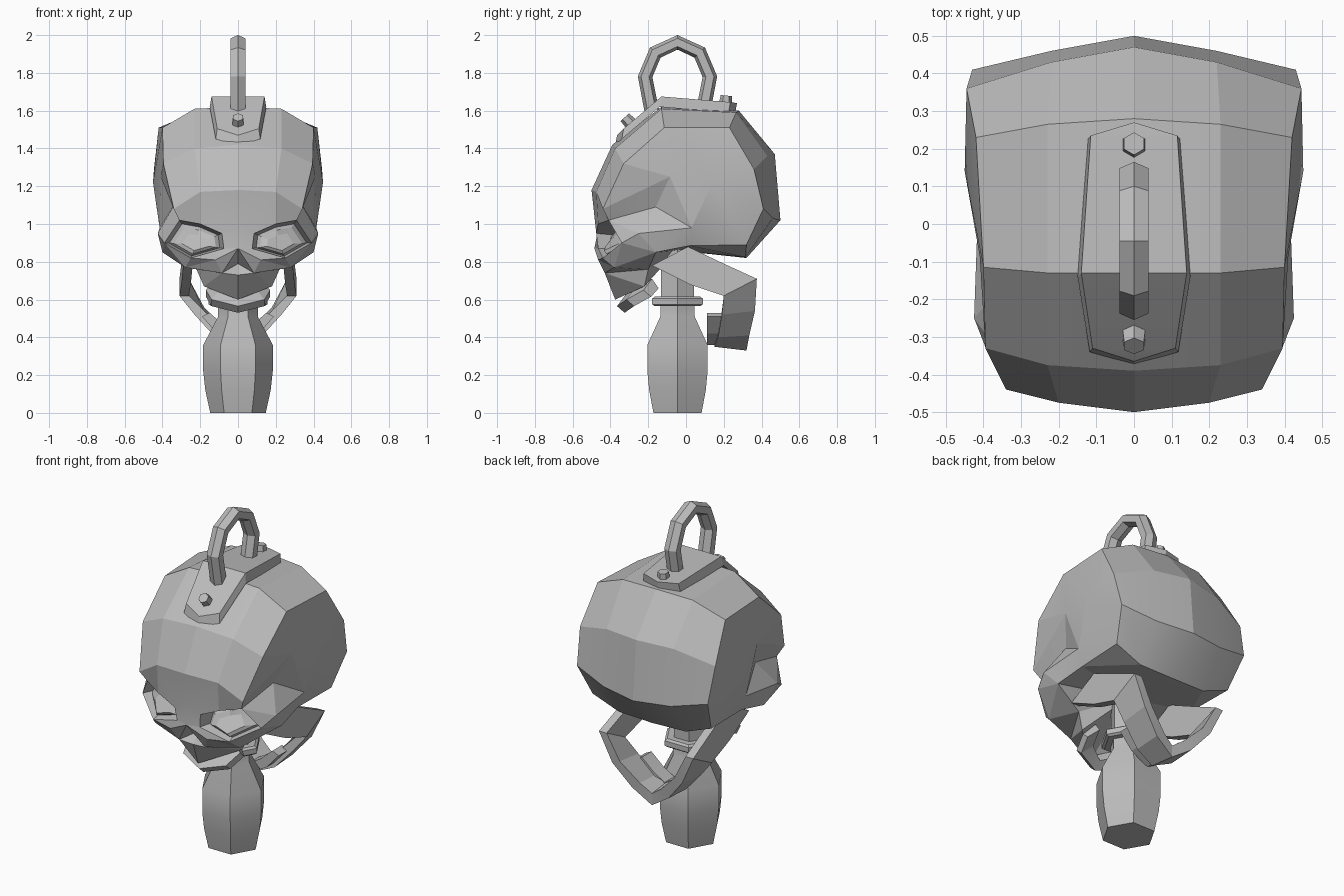
import bpy
import bmesh
import math
from mathutils import Vector, Matrix

if "Cube" in bpy.data.objects:
    bpy.data.objects.remove(bpy.data.objects["Cube"], do_unlink=True)

metal = bpy.data.materials.new("grey metal")
metal.use_nodes = True
grey = (0.5, 0.5, 0.5, 1.0)
metal.diffuse_color = grey
metal.node_tree.nodes["Principled BSDF"].inputs["Base Color"].default_value = grey


def finish(name, bm, mirror=False, angle=12):
    """Optionally mirror across x, clean the mesh and turn it into an object."""
    if mirror:
        bmesh.ops.mirror(bm, geom=bm.verts[:] + bm.edges[:] + bm.faces[:],
                         axis='X', merge_dist=0.0005)
    bmesh.ops.remove_doubles(bm, verts=bm.verts[:], dist=0.0005)
    bmesh.ops.recalc_face_normals(bm, faces=bm.faces[:])
    mesh = bpy.data.meshes.new(name)
    bm.to_mesh(mesh)
    bm.free()
    mesh.materials.append(metal)
    obj = bpy.data.objects.new(name, mesh)
    bpy.context.collection.objects.link(obj)
    bpy.ops.object.select_all(action='DESELECT')
    obj.select_set(True)
    bpy.context.view_layer.objects.active = obj
    bpy.ops.object.shade_smooth_by_angle(angle=math.radians(angle))


def bridge(bm, ring_a, ring_b):
    count = len(ring_a)
    for i in range(count):
        j = (i + 1) % count
        bm.faces.new((ring_a[i], ring_a[j], ring_b[j], ring_b[i]))


def loft(name, rings, mirror=False, caps=True, angle=12):
    """Join a list of closed rings; a mirrored loft stays open on the middle."""
    bm = bmesh.new()
    loops = [[bm.verts.new(p) for p in ring] for ring in rings]
    for ring_a, ring_b in zip(loops, loops[1:]):
        bridge(bm, ring_a, ring_b)
    if caps:
        bm.faces.new(loops[0])
        if not mirror:
            bm.faces.new(loops[-1])
    finish(name, bm, mirror, angle)


def hexagon(radius, z):
    angles = [math.radians(60) * k for k in range(6)]
    return [(radius * math.cos(a), radius * math.sin(a) - 0.045, z) for a in angles]


# Skull: named landmarks of the left half
points = dict(
    # cranium rows, from the nape over the crown to the forehead
    nape_a=(0, .32, .82), nape_b=(.22, .315, .825), nape_c=(.39, .32, .89),
    back_a=(0, .5, 1.02), back_b=(.22, .46, 1.03), back_c=(.43, .41, 1.08),
    rear_a=(0, .47, 1.37), rear_b=(.22, .43, 1.36), rear_c=(.445, .36, 1.29),
    crown_a=(0, .28, 1.6), crown_b=(.23, .265, 1.59), crown_c=(.42, .23, 1.51),
    top_a=(0, -.13, 1.62), top_b=(.23, -.13, 1.61), top_c=(.4, -.115, 1.51),
    slope_a=(0, -.39, 1.42), slope_b=(.23, -.375, 1.4), slope_c=(.395, -.33, 1.32),
    front_a=(0, -.5, 1.18), front_b=(.2, -.475, 1.17), front_c=(.34, -.44, 1.08),
    # side of the head
    side=(.45, .14, 1.22), temple=(.41, -.085, 1.25), hollow=(.345, -.16, 1.09),
    ear=(.415, .03, .98), ear_low=(.38, .02, .885), arch=(.425, -.25, .95),
    zygoma=(.4, -.16, .85),
    # eye rims, nose and upper jaw
    glabella=(0, -.465, .97), brow_in=(.085, -.475, .95), brow=(.2, -.465, 1.0),
    brow_out=(.31, -.41, 1.02), rim_out=(.39, -.34, .9), rim=(.25, -.44, .82),
    rim_in=(.075, -.465, .87), nose_top=(0, -.485, .87), nostril=(.085, -.43, .74),
    nose_base=(0, -.42, .73), nose_back=(0, -.37, .79), cheek_in=(.12, -.465, .81),
    cheek=(.28, -.38, .77), gum=(.22, -.2, .76), jaw_edge=(.18, -.22, .67),
    lip=(0, -.375, .6), base=(0, -.05, .86),
)
bm = bmesh.new()
v = {key: bm.verts.new(p) for key, p in points.items()}


def face(names):
    bm.faces.new([v[n] for n in names.split()])


rows = "nape back rear crown top slope front".split()
for low, high in zip(rows, rows[1:]):
    for left, right in ("ab", "bc"):
        face(f"{low}_{left} {low}_{right} {high}_{right} {high}_{left}")

# Side panel fan
fan = "top_c crown_c rear_c back_c nape_c ear temple top_c".split()
for one, two in zip(fan, fan[1:]):
    face(f"side {one} {two}")

# Forehead, temple, cheek arch, nose, palate and underside
for names in (
    "front_a front_b brow_in glabella", "front_b brow brow_in",
    "front_b front_c brow_out brow", "temple slope_c top_c",
    "temple front_c slope_c", "front_c temple hollow", "front_c hollow brow_out",
    "temple ear hollow", "hollow ear arch", "brow_out hollow arch",
    "brow_out arch rim_out", "arch ear zygoma", "ear ear_low zygoma",
    "rim_out arch zygoma", "rim_out zygoma cheek",
    "glabella brow_in rim_in nose_top", "nose_top rim_in cheek_in",
    "nose_top cheek_in nostril", "rim_in rim cheek_in", "rim cheek cheek_in",
    "rim rim_out cheek", "cheek_in cheek nostril", "nostril cheek gum",
    "nose_top nostril nose_back", "nostril nose_base nose_back",
    "nostril gum jaw_edge", "nostril jaw_edge lip nose_base",
    "lip jaw_edge base", "jaw_edge gum base", "cheek zygoma gum",
    "gum zygoma base", "zygoma ear_low base", "ear nape_c ear_low",
    "ear_low nape_c nape_b", "ear_low nape_b base", "nape_b nape_a base",
):
    face(names)

# Eye socket with a raised slab inside it, set low and leaning back
rim = [v[n] for n in "brow_in brow brow_out rim_out rim rim_in".split()]
middle = sum((p.co for p in rim), Vector()) / len(rim) + Vector((0, 0, -.035))
previous = rim
for shrink, depth in ((0.15, 0.07), (0.3, 0.045), (0.55, 0.03)):
    ring = []
    for p in rim:
        lean = (p.co.z - middle.z) * 0.4
        ring.append(bm.verts.new(p.co.lerp(middle, shrink) + Vector((0, depth + lean, 0))))
    bridge(bm, previous, ring)
    previous = ring
bm.faces.new(previous)
finish("skull", bm, mirror=True)

# Upper teeth bar, following the curve of the palate
teeth = []
for x, y, z in ((.17, -.2, .66), (.14, -.29, .61), (0, -.34, .575)):
    inner = max(x - .05, 0)
    teeth.append([(x, y - .025, z - .01), (x, y + .015, z - .045),
                  (inner, y + .055, z), (inner, y + .02, z + .05)])
loft("upper_teeth", teeth, mirror=True)

# Lower jaw, swung open towards the back: front edge, back edge, outer x, rise
jaw = []
for front, back, x, rise in (
    ((-.18, .78), (.01, .88), .29, 0), ((.02, .68), (.2, .79), .3, 0),
    ((.2, .62), (.375, .71), .31, 0), ((.19, .52), (.365, .54), .23, .02),
    ((.17, .4), (.335, .41), .12, .04), ((.15, .35), (.32, .33), 0, .07),
):
    inner = max(x - .05, 0)
    jaw.append([(x, *front), (x, *back), (inner, back[0], back[1] + rise),
                (inner, front[0], front[1] + rise)])
loft("lower_jaw", jaw, mirror=True)

# Lower teeth along the inside of the jaw
teeth = []
for x, z, rise in ((.19, .51, .02), (.11, .42, .04), (0, .36, .06)):
    inner = max(x - .04, 0)
    teeth.append([(x, .11, z), (x, .2, z), (inner, .2, z + rise), (inner, .11, z + rise)])
loft("lower_teeth", teeth, mirror=True)

# Hanging clapper with collar and stem
profile = ((.147, 0), (.173, .12), (.184, .22), (.184, .36), (.105, .51), (.105, .58))
loft("clapper", [hexagon(r, z) for r, z in profile], angle=35)
loft("collar", [hexagon(r, z) for r, z in ((.14, .565), (.155, .575), (.155, .605), (.14, .615))])
loft("stem", [hexagon(.1, z) for z in (.6, .9)])

# Bent mounting plate on the crown, slightly wider at its foot
plate = []
for y, w, z in ((.27, 0, 1.64), (.235, .115, 1.645), (-.13, .14, 1.675),
                (-.33, .11, 1.505), (-.365, 0, 1.47)):
    foot = w * 1.07
    plate.append([(-w, y, z), (w, y, z), (foot, y - .01, z - .055), (-foot, y - .01, z - .055)])
loft("crown_plate", plate, caps=False)

# Hex bolts, square to the two halves of the plate
for name, y, z, tilt in (("rear_bolt", .21, 1.645, -6), ("front_bolt", -.3, 1.54, 44)):
    bm = bmesh.new()
    place = Matrix.Translation((0, y, z)) @ Matrix.Rotation(math.radians(tilt), 4, 'X')
    bmesh.ops.create_cone(bm, cap_ends=True, segments=6, radius1=.037, radius2=.03,
                          depth=.07, matrix=place)
    finish(name, bm)

# Hanging ring, swept along an arch, with shallow ridges outside and inside
arch = [Vector(p) for p in ((-.185, 1.6), (-.22, 1.78), (-.165, 1.91), (-.045, 1.965),
                            (.075, 1.91), (.13, 1.78), (.095, 1.6))]
section = ((0, .035), (.039, .018), (.039, -.025), (0, -.042), (-.039, -.025), (-.039, .018))
rings = []
for i, p in enumerate(arch):
    along = (arch[min(i + 1, len(arch) - 1)] - arch[max(i - 1, 0)]).normalized()
    out = Vector((-along.y, along.x))
    rings.append([(x, *(p + out * r)) for x, r in section])
loft("hanging_ring", rings)
